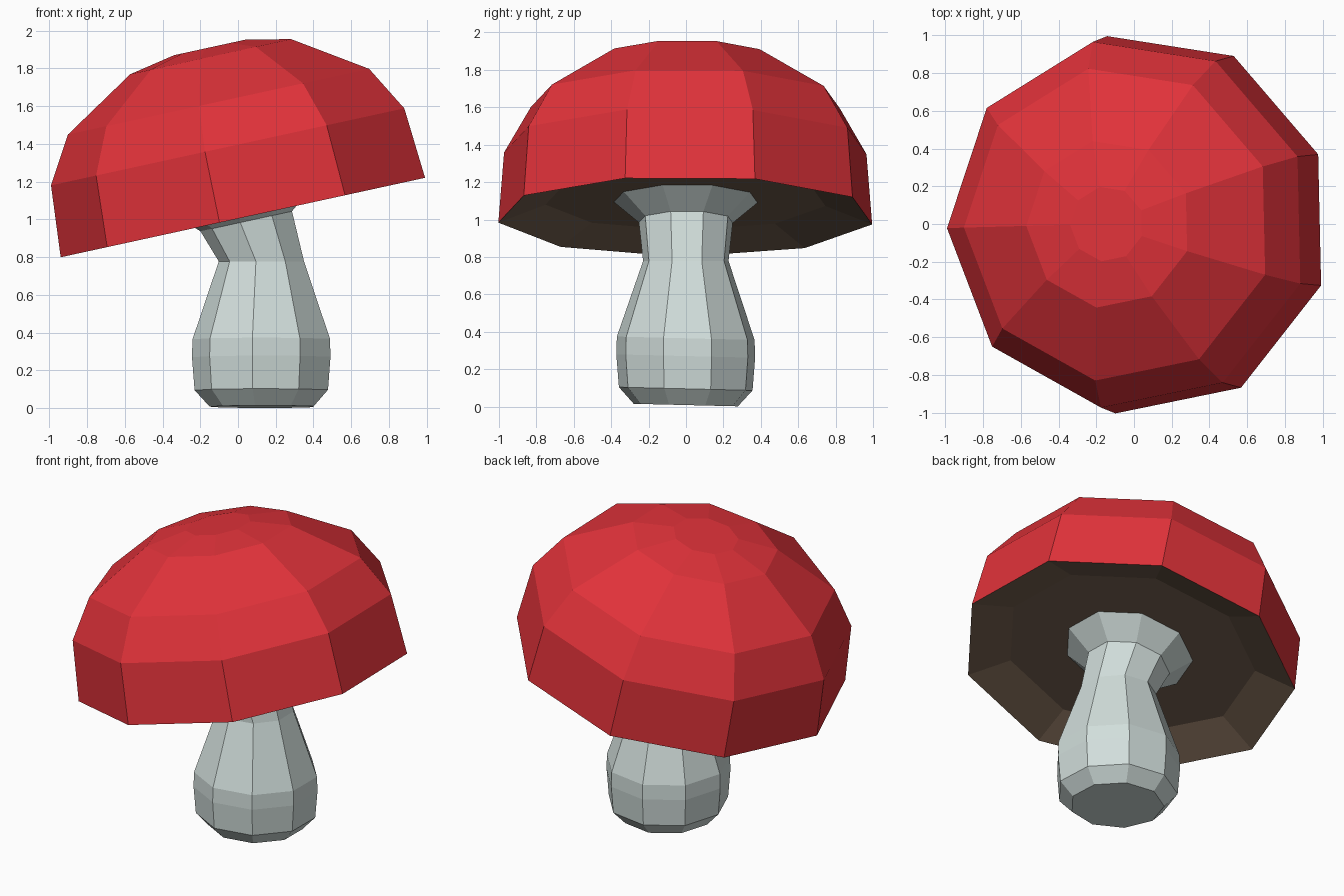
import bpy, bmesh, math
from mathutils import Vector, Matrix

if "Cube" in bpy.data.objects:
    bpy.data.objects.remove(bpy.data.objects["Cube"])

SIDES = 9
PHASE = math.radians(1.3)          # slight twist of the nine-sided rings
TILT = math.radians(-12.3)         # cap leans towards -x


def material(name, rgb):
    m = bpy.data.materials.new(name)
    m.diffuse_color = (*rgb, 1)
    m.use_nodes = True
    m.node_tree.nodes["Principled BSDF"].inputs["Base Color"].default_value = m.diffuse_color
    return m


RED = material("cap red", (0.75, 0.032, 0.042))
PALE = material("stem pale grey", (0.64, 0.73, 0.71))
BROWN = material("gill brown", (0.18, 0.12, 0.08))


def ring(center, radius, tilt_y=0.0, tilt_x=0.0):
    """Nine points around a centre, on a plane tilted about y and x."""
    rot = Matrix.Rotation(tilt_y, 3, 'Y') @ Matrix.Rotation(tilt_x, 3, 'X')
    pts = []
    for i in range(SIDES):
        a = math.pi + PHASE + i * math.tau / SIDES
        pts.append(Vector(center) + rot @ Vector((radius * math.cos(a), radius * math.sin(a), 0)))
    return pts


def loft(name, rings, mats, band_mat=lambda i: 0, cap_mats=(0, 0)):
    """Skin a stack of rings, closed at both ends."""
    bm = bmesh.new()
    loops = [[bm.verts.new(p) for p in r] for r in rings]
    for k, (a, b) in enumerate(zip(loops, loops[1:])):
        for i in range(SIDES):
            j = (i + 1) % SIDES
            bm.faces.new((a[i], a[j], b[j], b[i])).material_index = band_mat(k)
    bm.faces.new(loops[0][::-1]).material_index = cap_mats[0]
    bm.faces.new(loops[-1]).material_index = cap_mats[1]
    bmesh.ops.recalc_face_normals(bm, faces=bm.faces)
    me = bpy.data.meshes.new(name)
    bm.to_mesh(me)
    bm.free()
    for m in mats:
        me.materials.append(m)
    ob = bpy.data.objects.new(name, me)
    bpy.context.collection.objects.link(ob)
    return ob


# Cap: (radius, height along the leaning axis), from recessed underside to crown
RIM = Vector((0.052, 0, 1.016))
AXIS = Matrix.Rotation(TILT, 3, 'Y') @ Vector((0, 0, 1))
cap_profile = [(0.76, 0.09), (1.015, 0.0), (0.984, 0.383), (0.839, 0.627),
               (0.448, 0.869), (0.20, 0.918)]
loft("mushroom_cap", [ring(RIM + AXIS * h, r, TILT) for r, h in cap_profile],
     [RED, BROWN], lambda k: 1 if k == 0 else 0, (1, 0))

# Stem: bulbous level rings, then a neck bending into the leaning flare
LEAN = math.radians(-1.4)
stem = [ring((0.133, 0, z), r, 0, LEAN) for r, z in
        [(0.283, 0.008), (0.363, 0.095), (0.377, 0.27), (0.374, 0.365)]]
stem.append(ring((0.13, 0, 0.778), 0.232))
stem.append(ring((0.05, 0, 0.992), 0.255, TILT))
stem.append(ring(RIM + AXIS * 0.092 + Vector((0.01, 0, 0)), 0.39, TILT))
loft("stem", stem, [PALE])
